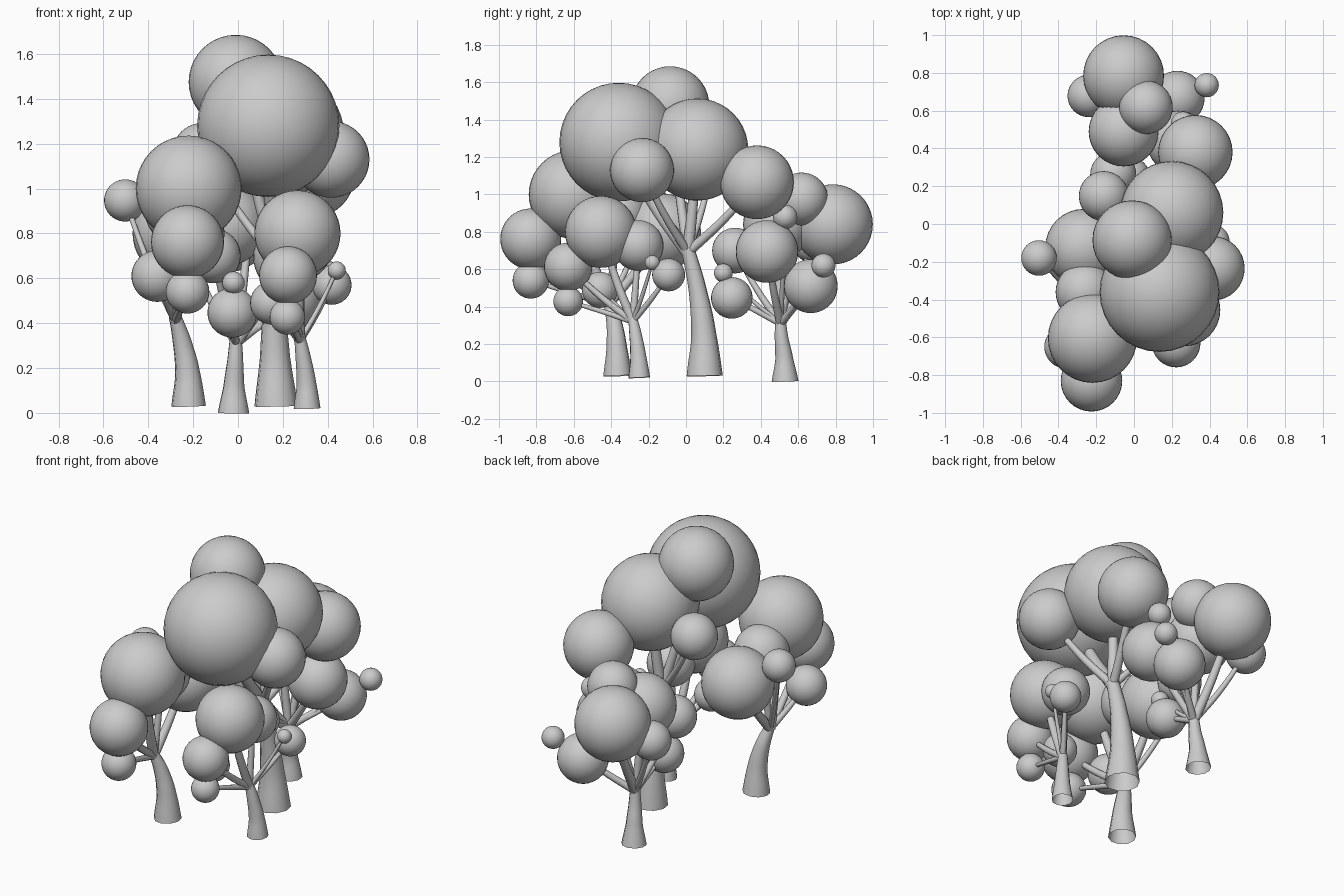
import bpy
from mathutils import Vector


def tube(name, pts):
    """Tapered round tube through (position, radius) points."""
    cu = bpy.data.curves.new(name, 'CURVE')
    cu.dimensions = '3D'
    cu.bevel_depth = 1.0
    cu.bevel_resolution = 3
    cu.resolution_u = 6
    sp = cu.splines.new('BEZIER')
    sp.bezier_points.add(len(pts) - 1)
    for bp, (p, r) in zip(sp.bezier_points, pts):
        bp.co = p
        bp.radius = r
        bp.handle_left_type = bp.handle_right_type = 'AUTO'
    ob = bpy.data.objects.new(name, cu)
    bpy.context.collection.objects.link(ob)
    return ob


def foliage(name, p, r):
    bpy.ops.mesh.primitive_uv_sphere_add(segments=32, ring_count=20, radius=r, location=p)
    bpy.context.object.name = name
    bpy.ops.object.shade_smooth()


def tree(name, trunk, blobs):
    """Trunk given as (x, y, z, radius); every foliage ball gets a bent branch."""
    tube(name + "_trunk", [(Vector(t[:3]), t[3]) for t in trunk])
    fork = Vector(trunk[-1][:3])
    for i, (x, y, z, r) in enumerate(blobs):
        p = Vector((x, y, z))
        foliage(f"{name}_foliage_{i}", p, r)
        d = p - fork
        mid = fork + Vector((d.x * .5, d.y * .5, d.z * .42))
        b = .008 + .075 * r
        tube(f"{name}_branch_{i}", [(fork - Vector((0, 0, .02)), b * 1.15), (mid, b), (p, b * .7)])


# tall centre tree
tree("center_tree",
     [(.17, .10, .03, .098), (.165, .095, .25, .068), (.16, .06, .5, .048), (.16, .01, .71, .036)],
     [(.135, -.36, 1.28, .317), (.2, .06, 1.24, .273), (-.01, -.085, 1.475, .21),
      (.415, -.235, 1.13, .171), (.325, .38, 1.065, .197), (-.16, .148, 1.16, .132)])

# front left tree
tree("front_left_tree",
     [(-.22, -.365, .03, .078), (-.225, -.37, .18, .056), (-.25, -.385, .32, .042), (-.28, -.415, .43, .028)],
     [(-.22, -.605, 1.0, .236), (-.225, -.83, .762, .163), (-.225, -.83, .54, .097),
      (-.36, -.65, .61, .115), (-.265, -.125, .80, .205), (-.26, -.36, .9, .155),
      (-.503, -.18, .947, .094)])

# front right tree
tree("front_right_tree",
     [(.308, -.25, .02, .06), (.305, -.255, .13, .044), (.29, -.27, .25, .034), (.275, -.285, .34, .025)],
     [(.265, -.455, .80, .192), (.223, -.63, .613, .129), (.22, -.63, .428, .079),
      (.15, -.46, .49, .096), (.418, -.093, .57, .088), (.44, -.18, .635, .04),
      (.28, -.255, .727, .135)])

# back tree
tree("back_tree",
     [(-.02, .53, 0, .072), (-.018, .525, .12, .048), (-.012, .51, .24, .036), (-.01, .505, .33, .028)],
     [(-.055, .785, .84, .214), (.063, .618, .975, .142), (.235, .433, .695, .167),
      (.23, .667, .51, .144), (.385, .735, .62, .064), (-.025, .245, .447, .111),
      (-.02, .2, .58, .05), (-.24, .678, .747, .112), (-.11, .262, .70, .122),
      (-.055, .49, .84, .185), (.26, .53, .88, .065)])
